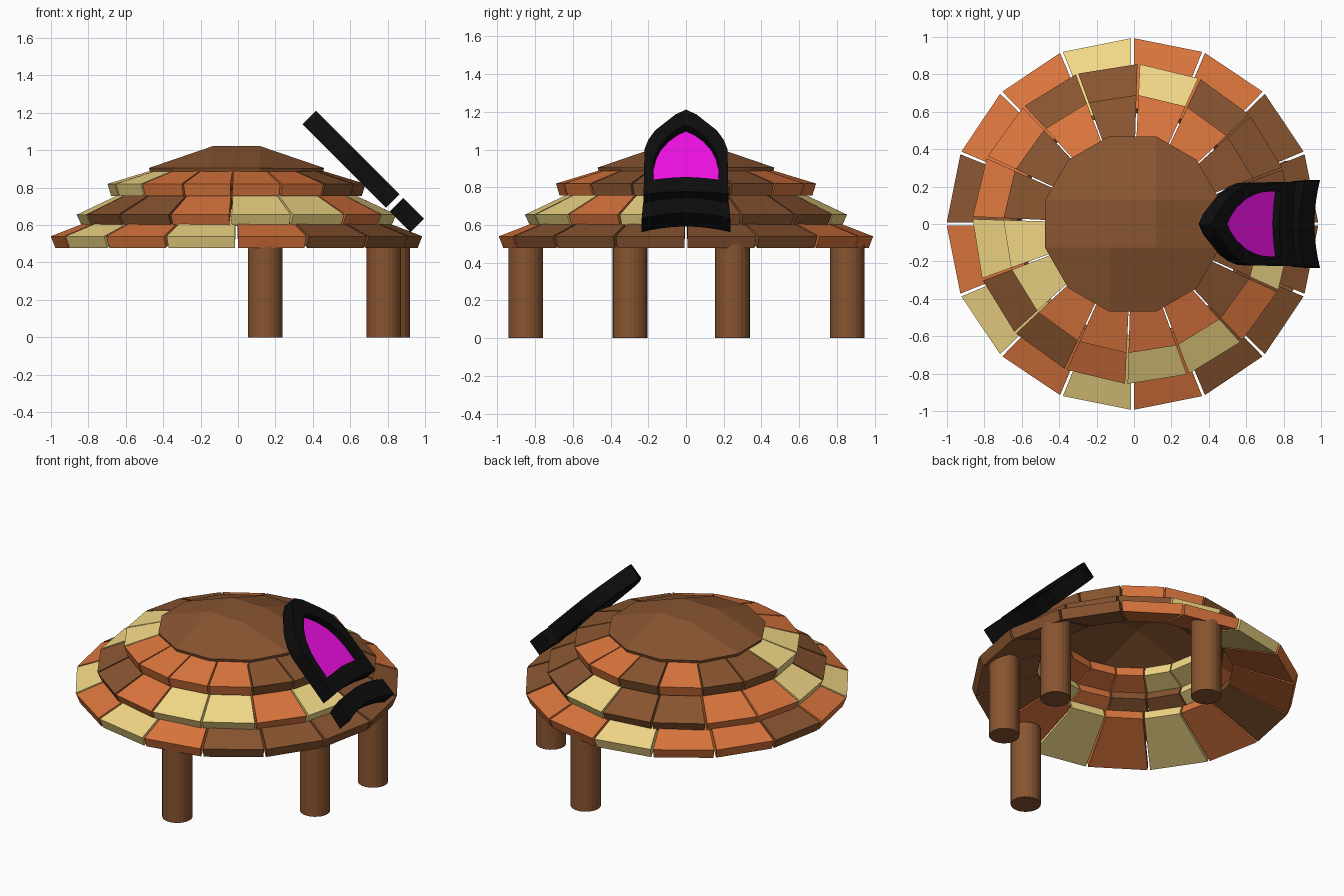
import bpy, bmesh, math
from mathutils import Vector

if "Cube" in bpy.data.objects:
    bpy.data.objects.remove(bpy.data.objects["Cube"])


def material(name, rgb):
    m = bpy.data.materials.new(name)
    m.diffuse_color = (*rgb, 1)
    m.use_nodes = True
    m.node_tree.nodes["Principled BSDF"].inputs["Base Color"].default_value = m.diffuse_color
    return m


BROWN = material("brown_wood", (0.25, 0.09, 0.03))
ORANGE = material("orange_tile", (0.71, 0.18, 0.047))
YELLOW = material("yellow_tile", (0.89, 0.69, 0.24))
BLACK = material("black_frame", (0.004, 0.004, 0.004))
PINK = material("pink_pane", (0.87, 0.005, 0.78))


def finish(name, bm, mats):
    bmesh.ops.recalc_face_normals(bm, faces=bm.faces)
    me = bpy.data.meshes.new(name)
    bm.to_mesh(me)
    bm.free()
    for m in mats:
        me.materials.append(m)
    ob = bpy.data.objects.new(name, me)
    bpy.context.collection.objects.link(ob)
    return ob


CX = -0.008


# Roof rings: sixteen separate sloping slabs each
def tile_ring(name, r_out, z_out, r_in, z_in, turn, colours, thick=0.067, gap=0.45):
    bm = bmesh.new()
    d = Vector((r_in - r_out, z_in - z_out)).normalized()
    down = Vector((-d.y, d.x)) * thick
    section = [Vector((r_out, z_out)), Vector((r_in, z_in))]
    section += [section[1] + down, section[0] + down]
    for k, c in enumerate(colours):
        ends = []
        for deg in (22.5 * k + gap, 22.5 * (k + 1) - gap):
            a = math.radians(deg + turn)
            ends.append([bm.verts.new((CX + p.x * math.cos(a), p.x * math.sin(a), p.y))
                         for p in section])
        a, b = ends
        faces = [bm.faces.new(a), bm.faces.new(b[::-1])]
        for i in range(4):
            j = (i + 1) % 4
            faces.append(bm.faces.new((a[i], b[i], b[j], a[j])))
        for f in faces:
            f.material_index = "BOY".index(c)
    finish(name, bm, [BROWN, ORANGE, YELLOW])


tile_ring("roof_lower_ring", 0.993, 0.54, 0.62, 0.685, 0, "BBOOYOOBOYOYOBBB")
tile_ring("roof_middle_ring", 0.855, 0.655, 0.57, 0.79, -2.2, "BBBYBBOOYBBOYYOY")
tile_ring("roof_upper_ring", 0.69, 0.82, 0.45, 0.893, -2.2, "BBOOBOBBYYOOOOBB")

# Roof cap: twelve-sided rim filled with a three by three grid
bm = bmesh.new()
R = 0.485
lo, mid, hi = R * math.sin(math.radians(15)), R * math.sqrt(0.5), R * math.cos(math.radians(15))
grid = {}
for i in range(4):
    for j in range(4):
        sx, sy = (-1 if i < 2 else 1), (-1 if j < 2 else 1)
        ex, ey = i in (0, 3), j in (0, 3)
        x = mid if ex and ey else hi if ex else lo
        y = mid if ex and ey else hi if ey else lo
        z = 0.905 if ex or ey else 1.022
        grid[i, j] = bm.verts.new((CX + sx * x, sy * y, z))
for i in range(3):
    for j in range(3):
        bm.faces.new((grid[i, j], grid[i + 1, j], grid[i + 1, j + 1], grid[i, j + 1]))
cap = finish("roof_cap", bm, [BROWN])
if cap.data.polygons[4].normal.z < 0:
    cap.data.flip_normals()
mod = cap.modifiers.new("thickness", 'SOLIDIFY')
mod.thickness = 0.02
mod.offset = -1

# Legs
for name, x, y in (("front_leg", 0.145, -0.85), ("right_front_leg", 0.78, -0.297),
                   ("right_back_leg", 0.828, 0.247), ("back_leg", 0.145, 0.855)):
    bpy.ops.mesh.primitive_cylinder_add(vertices=24, radius=0.092, depth=0.525,
                                        location=(x, y, 0.2625))
    leg = bpy.context.object
    leg.name = name
    leg.data.materials.append(BROWN)

# Hatch plane: u runs down the slope, v across, n outward
U = Vector((1, 0, -1)).normalized()
N = Vector((1, 0, 1)).normalized()
V = Vector((0, 1, 0))
BASE = Vector((0.345, 0, 1.14))


def mirrored(half, bottom):
    return half + [bottom] + [(u, -v) for u, v in half[:0:-1]]


def slab(name, outer, n0, n1, mat, inner=None):
    bm = bmesh.new()

    def loop(pts, n):
        return [bm.verts.new(BASE + U * u + V * v + N * n) for u, v in pts]

    def bridge(a, b):
        for i in range(len(a)):
            j = (i + 1) % len(a)
            bm.faces.new((a[i], a[j], b[j], b[i]))

    a, b = loop(outer, n0), loop(outer, n1)
    bridge(a, b)
    if inner:
        c, d = loop(inner, n0), loop(inner, n1)
        bridge(c, d)
        bridge(a, c)
        bridge(b, d)
    else:
        bm.faces.new(a)
        bm.faces.new(b)
    finish(name, bm, [mat])


# Pointed arch frame and its pane
outer = mirrored([(0, 0), (0.035, 0.055), (0.085, 0.10), (0.155, 0.163), (0.226, 0.2),
                  (0.297, 0.22), (0.633, 0.225), (0.62, 0.12)], (0.613, 0))
inner = mirrored([(0.115, 0), (0.145, 0.045), (0.19, 0.09), (0.26, 0.135), (0.33, 0.16),
                  (0.40, 0.172), (0.525, 0.175), (0.512, 0.09)], (0.505, 0))
slab("hatch_frame", outer, 0, 0.102, BLACK, inner)
slab("hatch_pane", inner, 0.03, 0.055, PINK)

# Curved sill below the frame
ts = [i / 5 - 1 for i in range(11)]
top = [(0.66 + 0.042 * t * t, 0.228 * t) for t in ts]
low = [(0.775 + 0.042 * t * t, 0.235 * t) for t in reversed(ts)]
slab("hatch_sill", top + low, 0, 0.102, BLACK)
